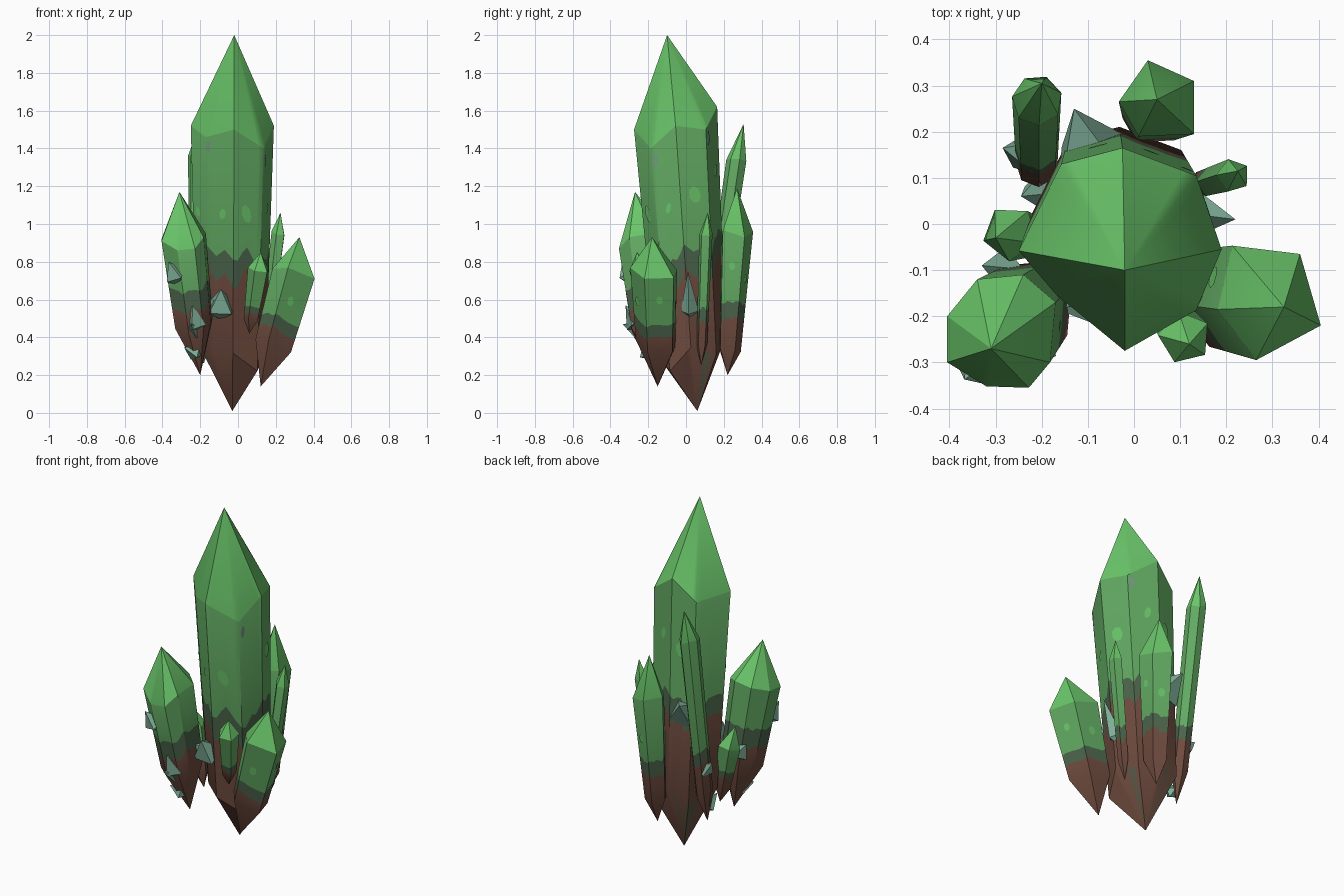
import bpy, bmesh, math, random
from mathutils import Vector as V

if "Cube" in bpy.data.objects:
    bpy.data.objects.remove(bpy.data.objects["Cube"])

random.seed(4)


def material(name, colour):
    m = bpy.data.materials.new(name)
    m.diffuse_color = (*colour, 1)
    m.use_nodes = True
    m.node_tree.nodes["Principled BSDF"].inputs["Base Color"].default_value = m.diffuse_color
    return m


BROWN = material("rock_brown", (0.160, 0.072, 0.050))
DARK = material("dark_green", (0.072, 0.128, 0.072))
MID = material("body_green", (0.122, 0.395, 0.122))
BRIGHT = material("bright_green", (0.145, 0.565, 0.145))
TEAL = material("pale_teal", (0.210, 0.420, 0.310))
WORN = material("worn_grey_green", (0.190, 0.320, 0.240))
MOSS = material("mossy_brown", (0.100, 0.095, 0.062))
MATS = [BROWN, DARK, MID, BRIGHT, MOSS]


def finish(bm, name, mats, solid=True, smooth=False):
    if solid:
        bmesh.ops.recalc_face_normals(bm, faces=bm.faces)
    me = bpy.data.meshes.new(name)
    bm.to_mesh(me)
    bm.free()
    for m in mats:
        me.materials.append(m)
    ob = bpy.data.objects.new(name, me)
    bpy.context.collection.objects.link(ob)
    if smooth:
        bpy.ops.object.select_all(action='DESELECT')
        ob.select_set(True)
        bpy.context.view_layer.objects.active = ob
        bpy.ops.object.shade_smooth_by_angle(angle=math.radians(28))
    return ob


def circle(cx, cy, r, n, turn=0.0):
    return [(cx + r * math.cos(turn + 2 * math.pi * i / n),
             cy + r * math.sin(turn + 2 * math.pi * i / n)) for i in range(n)]


def crystal(name, bottom, top, ring, low_z, low_scale, high_z=None, bands=(0.27, 0.42),
            wave=0.04, jitter=0.02, spots=(), chips=(), mossy=()):
    """Faceted column: pointed foot, sides with wavy colour bands, pointed cap."""
    bottom, top = V(bottom), V(top)
    axis = top - bottom
    n, cols = len(ring), 6
    # upper ring: explicit heights, or square to the leaning axis
    if high_z is None:
        hi = [V(p) for p in ring]
        centre = sum(hi, V()) / n
    else:
        centre = V((sum(p[0] for p in ring) / n, sum(p[1] for p in ring) / n, high_z))
        hi = []
        for x, y in ring:
            dz = -((x - centre.x) * axis.x + (y - centre.y) * axis.y) / axis.z
            hi.append(V((x, y, high_z + dz + random.uniform(-jitter, jitter))))
    # lower ring: shrunk copy further down the axis
    low_c = bottom + (centre - bottom) * ((low_z - bottom.z) / (centre.z - bottom.z))
    lo = []
    for p in hi:
        q = low_c + (p - centre) * low_scale
        q.z += random.uniform(-jitter, jitter)
        lo.append(q)

    def side(i, f, t):
        a, b = lo[i].lerp(lo[(i + 1) % n], f), hi[i].lerp(hi[(i + 1) % n], f)
        return a.lerp(b, t)

    bm = bmesh.new()
    total = n * cols
    noise = [random.choice((-1, -0.5, 0, 0.5, 1)) for _ in range(total)]
    noise = [(noise[k] + noise[k - 1]) / 2 for k in range(total)]
    levels = []
    for base, amp in ((0, 0), (bands[0], wave), (bands[1], wave * 0.7), (1, 0)):
        levels.append([bm.verts.new(side(k // cols, (k % cols) / cols,
                                         base + amp * noise[k]))
                       for k in range(total)])
    foot, tip = bm.verts.new(bottom), bm.verts.new(top)
    for k in range(total):
        j = (k + 1) % total
        f = bm.faces.new((foot, levels[0][j], levels[0][k]))
        f.material_index = 4 if k in mossy else 0
        for r in range(3):
            a, b = levels[r], levels[r + 1]
            bm.faces.new((a[k], a[j], b[j], b[k])).material_index = r
        bm.faces.new((tip, levels[3][k], levels[3][j])).material_index = 3
    finish(bm, name, MATS, smooth=True)

    # flat spots and worn chips laid on the sides
    for marks, label, mat, tall in ((spots, "_spots", BRIGHT, 1.3), (chips, "_chips", WORN, 2.2)):
        if not marks:
            continue
        sb = bmesh.new()
        for i, f, t, size in marks:
            p = side(i, f, t)
            u = (side(i, f + 0.1, t) - p).normalized()
            w = (side(i, f, t + 0.1) - p).normalized()
            nrm = u.cross(w).normalized()
            if nrm.dot(p - low_c.lerp(centre, t)) < 0:
                nrm.negate()
            face = sb.faces.new([sb.verts.new(p + nrm * 0.004 + size * (
                u * math.cos(a * math.tau / 7) + w * tall * math.sin(a * math.tau / 7)))
                for a in range(7)])
            face.normal_update()
            if face.normal.dot(nrm) < 0:
                face.normal_flip()
        finish(sb, name + label, [mat], solid=False)


def shard(name, tip, base, r, turn=0.0):
    """Small four-sided spike with a short pointed root."""
    tip, base = V(tip), V(base)
    d = (tip - base).normalized()
    u = d.orthogonal().normalized()
    w = d.cross(u)
    bm = bmesh.new()
    ring = [bm.verts.new(base + r * (u * math.cos(turn + i * math.pi / 2)
                                     + w * math.sin(turn + i * math.pi / 2)))
            for i in range(4)]
    top, root = bm.verts.new(tip), bm.verts.new(base - d * r)
    for i in range(4):
        a, b = ring[i], ring[(i + 1) % 4]
        bm.faces.new((top, a, b))
        bm.faces.new((root, b, a))
    finish(bm, name, [TEAL])


# central column
crystal("main_crystal", (-0.03, 0.06, 0.01), (-0.02, -0.10, 2.0),
        [(-0.02, -0.275, 1.50), (0.135, -0.187, 1.40), (0.19, -0.055, 1.52),
         (0.135, 0.105, 1.50), (-0.025, 0.165, 1.62), (-0.158, 0.13, 1.50),
         (-0.25, -0.058, 1.52), (-0.17, -0.152, 1.46)],
        0.34, 0.84, bands=(0.36, 0.465), wave=0.07, jitter=0.04,
        spots=[(2, 0.5, 0.70, 0.035), (1, 0.5, 0.68, 0.02), (7, 0.6, 0.63, 0.022),
               (4, 0.4, 0.7, 0.03), (3, 0.6, 0.76, 0.025), (6, 0.4, 0.62, 0.02),
               (0, 0.45, 0.66, 0.035)],
        chips=[(1, 0.15, 0.93, 0.016), (3, 0.12, 0.95, 0.018), (7, 0.1, 0.95, 0.014)],
        mossy=(15, 16, 26, 29, 30, 31))

# large side crystals
crystal("left_front_crystal", (-0.20, -0.16, 0.20), (-0.31, -0.27, 1.17),
        [(-0.405, -0.30, 0.91), (-0.32, -0.352, 0.86), (-0.228, -0.355, 0.87),
         (-0.182, -0.30, 0.93), (-0.17, -0.17, 0.95), (-0.24, -0.11, 0.97),
         (-0.34, -0.12, 0.95), (-0.405, -0.20, 0.92)],
        0.47, 0.84, bands=(0.24, 0.48), wave=0.05,
        spots=[(0, 0.5, 0.75, 0.018), (3, 0.5, 0.7, 0.015)])
crystal("right_front_crystal", (0.12, -0.15, 0.14), (0.325, -0.18, 0.93),
        [(0.265, -0.295), (0.405, -0.22), (0.36, -0.065), (0.213, -0.047), (0.182, -0.185)],
        0.36, 0.84, 0.75, bands=(0.20, 0.36),
        spots=[(0, 0.4, 0.6, 0.02), (1, 0.5, 0.7, 0.018), (2, 0.5, 0.6, 0.02),
               (3, 0.5, 0.75, 0.025)])
crystal("back_tall_crystal", (-0.21, 0.10, 0.22), (-0.20, 0.305, 1.53),
        circle(-0.21, 0.268, 0.055, 7, 0.3), 0.40, 0.85, 1.35, bands=(0.2, 0.28), wave=0.02)
crystal("back_crystal", (0.03, 0.22, 0.20), (0.05, 0.27, 1.19),
        [(0.01, 0.19), (0.13, 0.195), (0.13, 0.31), (0.03, 0.355), (-0.033, 0.265)],
        0.33, 0.68, 0.95, bands=(0.27, 0.41),
        spots=[(2, 0.5, 0.62, 0.02), (1, 0.5, 0.72, 0.018)])

# small side crystals
crystal("right_back_small_crystal", (0.13, 0.08, 0.25), (0.225, 0.115, 1.06),
        circle(0.215, 0.105, 0.037, 5, 0.6), 0.36, 0.8, 0.95, bands=(0.2, 0.33), jitter=0.01)
crystal("front_small_crystal", (0.06, -0.17, 0.42), (0.12, -0.26, 0.85),
        circle(0.11, -0.246, 0.058, 5, 0.55), 0.50, 0.72, 0.765,
        bands=(0.12, 0.26), jitter=0.01)
crystal("left_small_crystal", (-0.20, -0.03, 0.28), (-0.30, -0.03, 0.75),
        circle(-0.268, -0.02, 0.061, 5, 0.9), 0.38, 0.72, 0.63, jitter=0.01)

# pale shards: tip, base, base radius
SHARDS = [
    ((-0.13, 0.25, 0.93), (-0.09, 0.135, 0.84), 0.10),
    ((0.22, 0.01, 0.75), (0.14, 0.02, 0.54), 0.048),
    ((-0.09, -0.215, 0.655), (-0.09, -0.145, 0.56), 0.085),
    ((-0.155, -0.185, 0.61), (-0.12, -0.135, 0.55), 0.05),
    ((-0.368, -0.337, 0.80), (-0.33, -0.30, 0.725), 0.06),
    ((-0.24, -0.32, 0.57), (-0.225, -0.265, 0.47), 0.06),
    ((-0.25, -0.335, 0.47), (-0.23, -0.25, 0.44), 0.05),
    ((-0.285, -0.225, 0.345), (-0.225, -0.20, 0.325), 0.055),
    ((-0.33, -0.09, 0.63), (-0.28, -0.10, 0.56), 0.05),
    ((-0.285, 0.165, 0.60), (-0.23, 0.15, 0.55), 0.05),
    ((-0.245, 0.06, 0.38), (-0.20, 0.075, 0.30), 0.042),
]
for i, (tip, base, r) in enumerate(SHARDS):
    shard("shard_%02d" % (i + 1), tip, base, r, i * 0.7)
